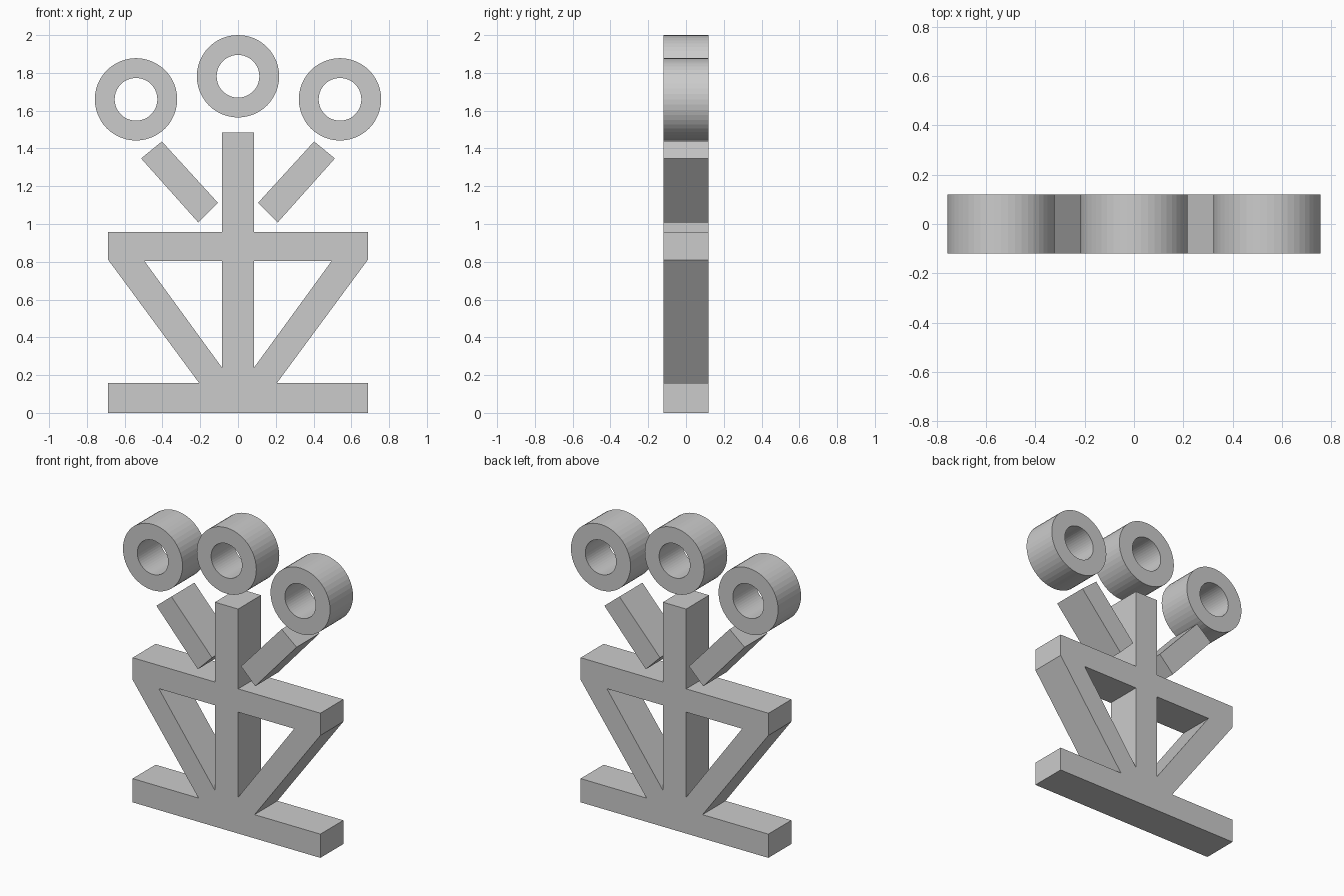
import bpy, bmesh, math

cube = bpy.data.objects.get("Cube")
if cube:
    bpy.data.objects.remove(cube, do_unlink=True)

DEPTH = 0.24
GREY = (0.6, 0.6, 0.6, 1.0)

grey = bpy.data.materials.new("plain grey")
grey.use_nodes = True
grey.diffuse_color = GREY
grey.node_tree.nodes["Principled BSDF"].inputs["Base Color"].default_value = GREY


def plate(name, loops):
    """Fill an (x, z) outline, minus any inner loops, and extrude it along y."""
    bm = bmesh.new()
    for loop in loops:
        verts = [bm.verts.new((x, -DEPTH / 2, z)) for x, z in loop]
        for a, b in zip(verts, verts[1:] + verts[:1]):
            bm.edges.new((a, b))
    bmesh.ops.triangle_fill(bm, edges=bm.edges[:], use_beauty=True, normal=(0, -1, 0))
    extruded = bmesh.ops.extrude_face_region(bm, geom=bm.faces[:], use_keep_orig=True)
    moved = [g for g in extruded["geom"] if isinstance(g, bmesh.types.BMVert)]
    bmesh.ops.translate(bm, vec=(0, DEPTH, 0), verts=moved)
    bmesh.ops.recalc_face_normals(bm, faces=bm.faces[:])
    mesh = bpy.data.meshes.new(name)
    bm.to_mesh(mesh)
    bm.free()
    mesh.materials.append(grey)
    obj = bpy.data.objects.new(name, mesh)
    bpy.context.collection.objects.link(obj)
    return obj


def mirrored(points):
    return [(-x, z) for x, z in reversed(points)]


def circle(cx, cz, radius, sides=48):
    steps = [2 * math.pi * i / sides for i in range(sides)]
    return [(cx + radius * math.cos(a), cz + radius * math.sin(a)) for a in steps]


def ring(name, cx, cz):
    return plate(name, [circle(cx, cz, 0.218), circle(cx, cz, 0.113)])


# Frame: foot bar, post, crossbar and slanted braces with two triangular openings
half = [(0.687, 0), (0.687, 0.157), (0.205, 0.157), (0.687, 0.81),
        (0.687, 0.957), (0.085, 0.957), (0.085, 1.485)]
opening = [(0.085, 0.24), (0.495, 0.803), (0.085, 0.803)]
plate("frame", [half + mirrored(half), opening, mirrored(opening)])

# Slanted bars either side of the post
bar = [(0.21, 1.008), (0.513, 1.347), (0.403, 1.437), (0.106, 1.112)]
plate("left_bar", [bar])
plate("right_bar", [mirrored(bar)])

# Three rings above the bars and post
ring("middle_ring", 0, 1.782)
ring("left_ring", 0.54, 1.66)
ring("right_ring", -0.54, 1.66)
